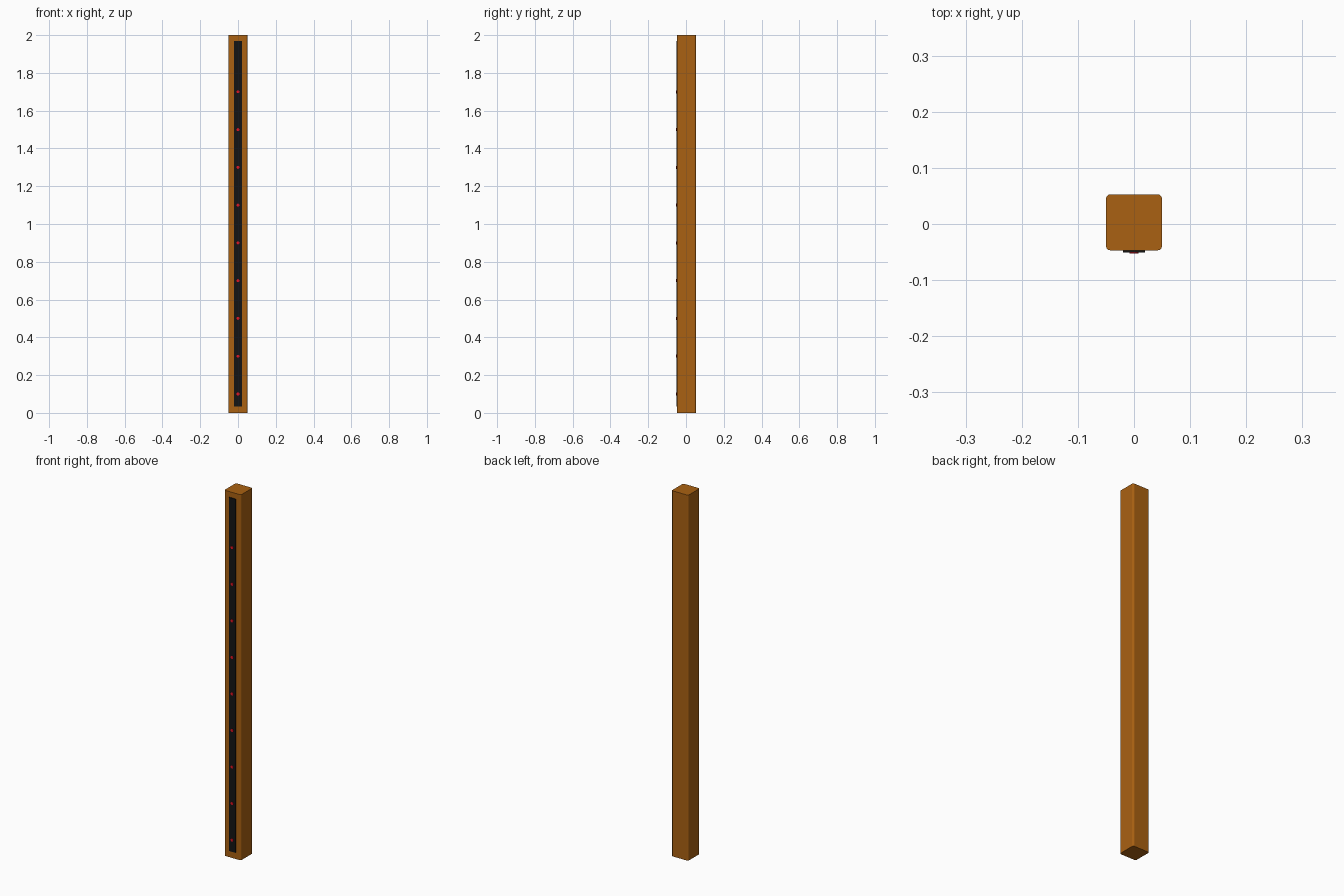
import bpy, math

if "Cube" in bpy.data.objects:
    bpy.data.objects.remove(bpy.data.objects["Cube"])


def paint(obj, name, color):
    mat = bpy.data.materials.get(name) or bpy.data.materials.new(name)
    mat.diffuse_color = (*color, 1)
    mat.use_nodes = True
    mat.node_tree.nodes["Principled BSDF"].inputs["Base Color"].default_value = mat.diffuse_color
    obj.data.materials.append(mat)


def box(name, x, y, z):
    """Box spanning the given (min, max) ranges."""
    spans = (x, y, z)
    bpy.ops.mesh.primitive_cube_add(size=1, location=[(a + b) / 2 for a, b in spans])
    obj = bpy.context.object
    obj.name = name
    obj.scale = [b - a for a, b in spans]
    bpy.ops.object.transform_apply(location=False, rotation=False, scale=True)
    return obj


# Wooden post with only its four upright edges rounded
post = box("post", (-0.05, 0.05), (-0.047, 0.053), (0, 2))
weights = post.data.attributes.new("bevel_weight_edge", 'FLOAT', 'EDGE')
for edge in post.data.edges:
    a, b = (post.data.vertices[i].co for i in edge.vertices)
    weights.data[edge.index].value = 1.0 if abs(a.z - b.z) > 1 else 0.0
bevel = post.modifiers.new("rounded_edges", 'BEVEL')
bevel.limit_method = 'WEIGHT'
bevel.width = 0.008
bevel.segments = 3
bpy.ops.object.shade_smooth_by_angle(angle=math.radians(35))
paint(post, "wood", (0.40, 0.12, 0.006))

# Dark strip on the front face
strip = box("front_strip", (-0.02, 0.02), (-0.0505, -0.045), (0.035, 1.97))
paint(strip, "dark_strip", (0.007, 0.007, 0.007))

# Red indicator lights along the strip
for i in range(9):
    bpy.ops.mesh.primitive_cylinder_add(vertices=16, radius=0.008, depth=0.005,
                                        location=(0, -0.0505, 0.1 + 0.2 * i),
                                        rotation=(math.pi / 2, 0, 0))
    light = bpy.context.object
    light.name = f"indicator_light_{i + 1}"
    bpy.ops.object.shade_smooth_by_angle(angle=math.radians(35))
    paint(light, "red_light", (0.8, 0.006, 0.015))
